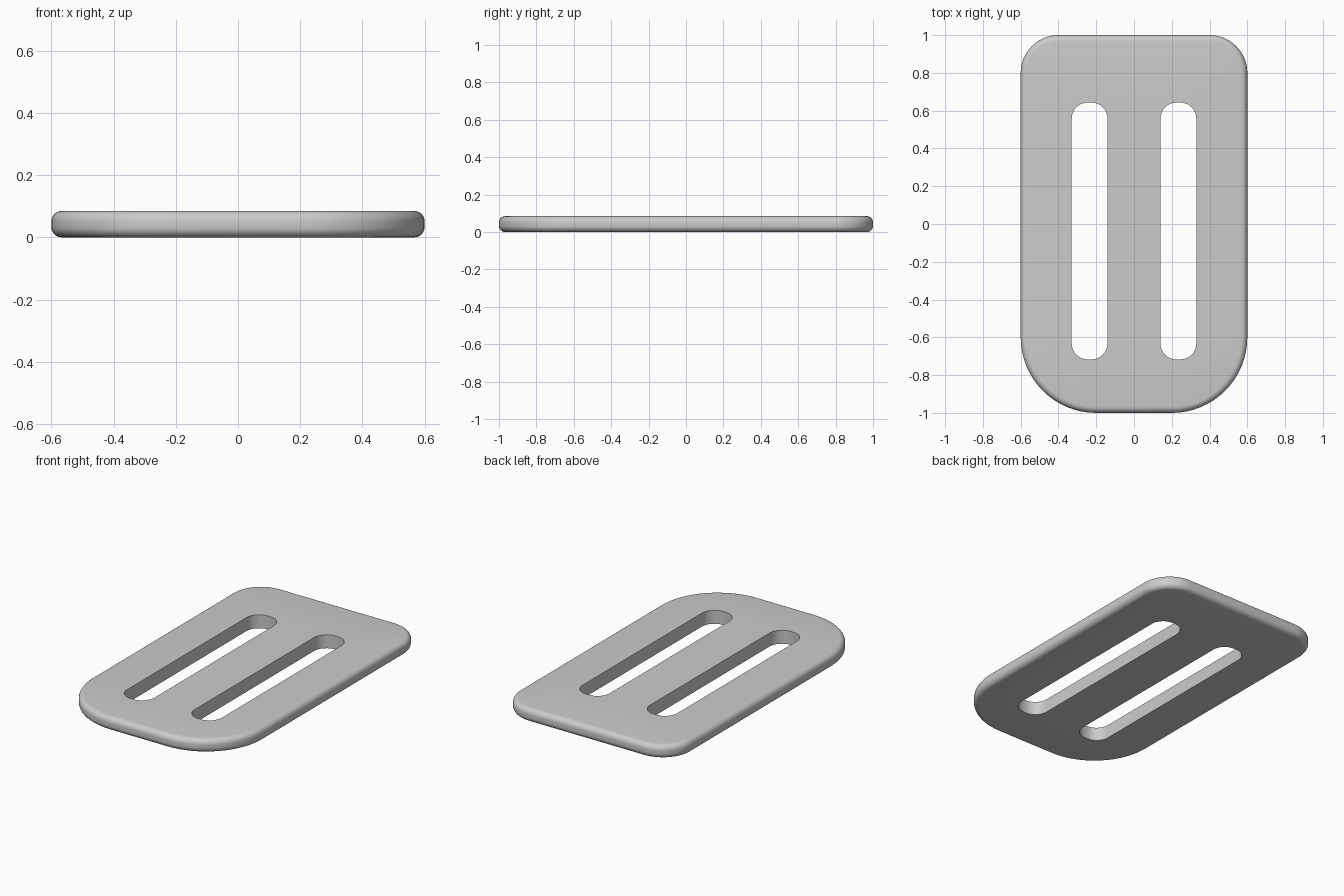
import bpy, bmesh, math

if "Cube" in bpy.data.objects:
    bpy.data.objects.remove(bpy.data.objects["Cube"])

T = 0.085      # plate thickness
R = 0.033      # outer edge rounding


def outline(x0, x1, y0, y1, r_low, r_high, inset=0.0, steps=12):
    """Rounded rectangle, counter-clockwise, shrunk by inset."""
    corners = [(x1 - r_low, y0 + r_low, r_low, 270), (x1 - r_high, y1 - r_high, r_high, 0),
               (x0 + r_high, y1 - r_high, r_high, 90), (x0 + r_low, y0 + r_low, r_low, 180)]
    pts = []
    for cx, cy, r, start in corners:
        for i in range(steps + 1):
            a = math.radians(start + 90 * i / steps)
            pts.append((cx + (r - inset) * math.cos(a), cy + (r - inset) * math.sin(a)))
    return pts


def ring(bm, pts, z):
    return [bm.verts.new((x, y, z)) for x, y in pts]


def wall(bm, a, b):
    n = len(a)
    for i in range(n):
        j = (i + 1) % n
        bm.faces.new((a[i], a[j], b[j], b[i]))


def loop_edges(bm, vs):
    return [bm.edges.get((vs[i], vs[(i + 1) % len(vs)])) for i in range(len(vs))]


bm = bmesh.new()

# Outer rim with rounded upper and lower edges
profile = []
for i in range(7):
    a = math.radians(90 * i / 6)
    profile.append((R * (1 - math.sin(a)), R * (1 - math.cos(a))))
profile += [(d, T - z) for d, z in reversed(profile)]
rim = [ring(bm, outline(-0.6, 0.6, -1, 1, 0.4, 0.2, d, 16), z) for d, z in profile]
for a, b in zip(rim, rim[1:]):
    wall(bm, a, b)
bottom, top = loop_edges(bm, rim[0]), loop_edges(bm, rim[-1])

# Two strap slots with crisp edges
for x in (-0.235, 0.235):
    pts = outline(x - 0.095, x + 0.095, -0.717, 0.643, 0.085, 0.085, 0, 8)
    lo, hi = ring(bm, pts, 0), ring(bm, pts, T)
    wall(bm, lo, hi)
    bottom += loop_edges(bm, lo)
    top += loop_edges(bm, hi)

# Flat faces around the slots
for edges in (bottom, top):
    bmesh.ops.triangle_fill(bm, edges=edges, use_beauty=True, use_dissolve=False)
bmesh.ops.recalc_face_normals(bm, faces=bm.faces[:])

mesh = bpy.data.meshes.new("strap_slide_plate")
bm.to_mesh(mesh)
bm.free()
plate = bpy.data.objects.new("strap_slide_plate", mesh)
bpy.context.collection.objects.link(plate)
bpy.context.view_layer.objects.active = plate
plate.select_set(True)
bpy.ops.object.shade_smooth_by_angle(angle=math.radians(35))
